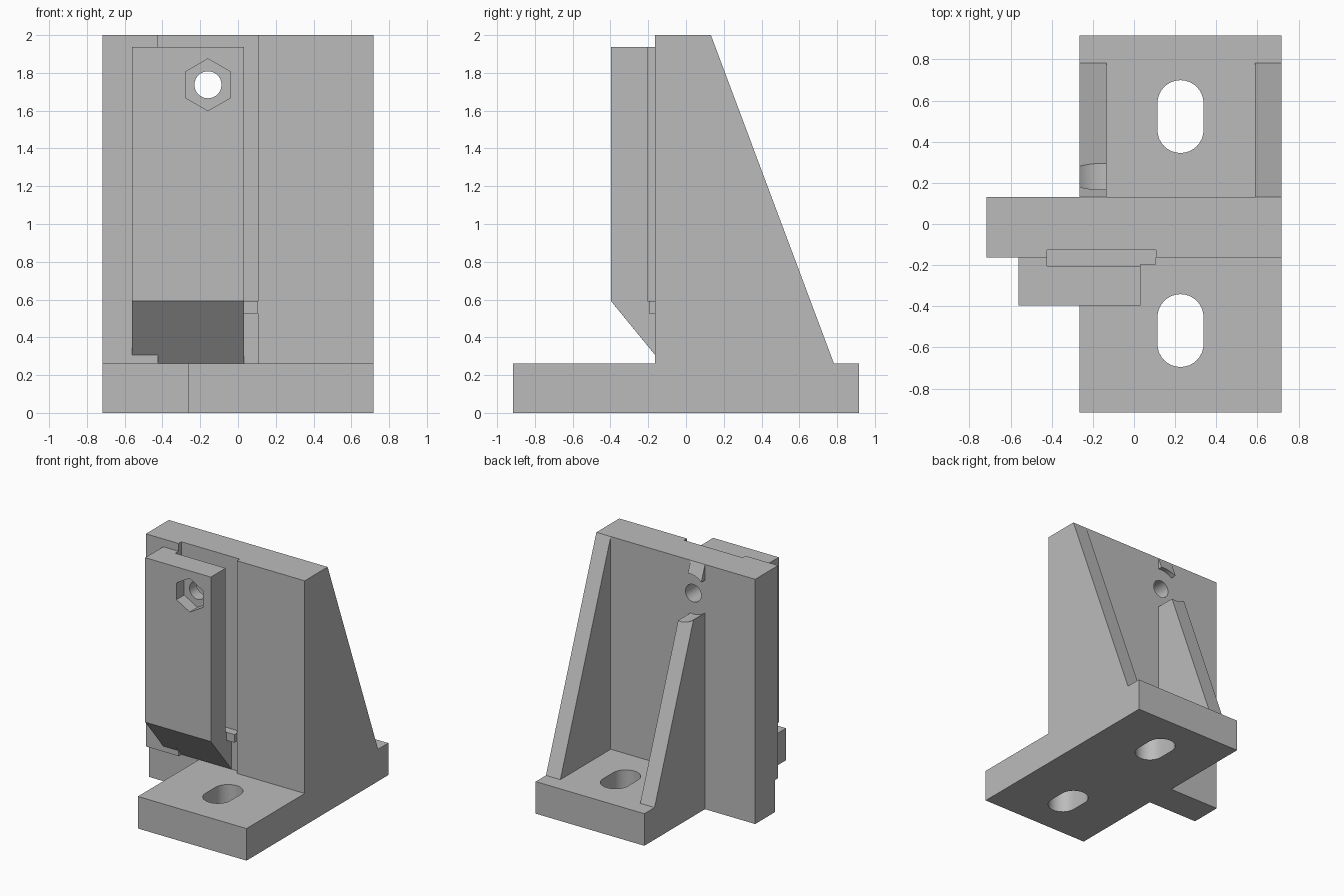
import bpy, bmesh, math
from mathutils import Matrix

if "Cube" in bpy.data.objects:
    bpy.data.objects.remove(bpy.data.objects["Cube"])

grey = bpy.data.materials.new("machined_grey")
grey.diffuse_color = (0.5, 0.5, 0.5, 1)
grey.use_nodes = True
grey.node_tree.nodes["Principled BSDF"].inputs["Base Color"].default_value = grey.diffuse_color

AXES = {  # sketch plane (u, v) plus extrusion w -> world
    'x': lambda u, v, w: (w, u, v),
    'y': lambda u, v, w: (u, w, v),
    'z': lambda u, v, w: (u, v, w),
}


def prism(name, pts, axis, lo, hi):
    """Extrude a 2D outline along an axis from lo to hi."""
    bm = bmesh.new()
    a = [bm.verts.new(AXES[axis](u, v, lo)) for u, v in pts]
    b = [bm.verts.new(AXES[axis](u, v, hi)) for u, v in pts]
    n = len(pts)
    bm.faces.new(a)
    bm.faces.new(b)
    for i in range(n):
        bm.faces.new((a[i], a[(i + 1) % n], b[(i + 1) % n], b[i]))
    bmesh.ops.recalc_face_normals(bm, faces=bm.faces)
    me = bpy.data.meshes.new(name)
    bm.to_mesh(me)
    bm.free()
    me.materials.append(grey)
    ob = bpy.data.objects.new(name, me)
    bpy.context.collection.objects.link(ob)
    return ob


def box(name, x0, x1, y0, y1, z0, z1):
    return prism(name, [(x0, y0), (x1, y0), (x1, y1), (x0, y1)], 'z', z0, z1)


def ring(cu, cv, r, n, start=0.0):
    return [(cu + r * math.cos(start + 2 * math.pi * i / n),
             cv + r * math.sin(start + 2 * math.pi * i / n)) for i in range(n)]


def combine(target, tool, op='DIFFERENCE'):
    """Apply a boolean and discard the tool."""
    mod = target.modifiers.new("bool", 'BOOLEAN')
    mod.operation, mod.object, mod.solver = op, tool, 'EXACT'
    bpy.context.view_layer.objects.active = target
    bpy.ops.object.modifier_apply(modifier=mod.name)
    bpy.data.objects.remove(tool, do_unlink=True)


def slot(cx, cy, r, half):
    """Vertical obround outline."""
    pts = []
    for i in range(17):
        t = math.pi * i / 16
        pts.append((cx + r * math.cos(t), cy + half - r + r * math.sin(t)))
    for i in range(17):
        t = math.pi + math.pi * i / 16
        pts.append((cx + r * math.cos(t), cy - half + r + r * math.sin(t)))
    return pts


X, Y, BASE = 0.718, 0.915, 0.262       # half width, half depth, base height
FRONT, BACK, FLOOR = -0.164, 0.132, -0.127   # plate front, back, groove floor
XL = -0.264                            # left side of base
GL, GR = -0.423, 0.106                 # groove sides
CL, CR = -0.561, 0.032                 # clamp sides
HX, HZ = -0.159, 1.737                 # bolt hole

# Upright plate with guide groove and relieved lower left corner
frame = box("angle_bracket", -X, X, FRONT, BACK, 0, 2)
combine(frame, box("groove_cutter", GL, GR, -1, FLOOR, BASE, 3))
combine(frame, box("relief_cutter", -1, 0.3, -1, FLOOR, -1, BASE))

# Triangular ribs; the left one is cleared around the bolt hole
rib = [(0.0, 0.1), (0.783, 0.1), (0.783, BASE), (BACK, 2.0), (0.0, 2.0)]
left_rib = prism("left_rib", rib, 'x', XL, XL + 0.13)
combine(left_rib, prism("clearance", ring(HX, HZ, 0.17, 64), 'y', BACK, 1))
combine(frame, left_rib, 'UNION')
combine(frame, prism("right_rib", rib, 'x', X - 0.13, X), 'UNION')

# Base with two mounting slots
base = box("base", XL, X, -Y, Y, 0, BASE)
for cy in (-0.518, 0.522):
    combine(base, prism("slot_cutter", slot(0.226, cy, 0.112, 0.177), 'z', -1, 1))
combine(frame, base, 'UNION')

# Clamp jaw: sloped underside, back groove, tongue seated in the plate groove
TOP, KNEE, CF, CG = 1.936, 0.592, -0.397, -0.205
jaw = prism("clamp_jaw", [(CF, KNEE), (FRONT, 0.307), (FRONT, TOP), (CF, TOP)],
            'x', CL, GL)
tongue = prism("clamp_tongue", [(CF, KNEE), (FLOOR, BASE), (FLOOR, KNEE),
                                (CG, KNEE), (CG, TOP), (CF, TOP)], 'x', GL, CR)
combine(jaw, tongue, 'UNION')

# Stop ledge beside the jaw
ledge = box("stop_ledge", CR, GR, -0.197, FLOOR, 0.526, KNEE)

# Bolt hole through both parts, hexagonal nut pocket in the jaw
for ob in (frame, jaw):
    combine(ob, prism("bolt_cutter", ring(HX, HZ, 0.0715, 48), 'y', -1, 1))
combine(jaw, prism("nut_cutter", ring(HX, HZ, 0.1375, 6, math.pi / 2), 'y', -1, CF + 0.1))

for ob in (frame, jaw, ledge):
    bpy.ops.object.select_all(action='DESELECT')
    ob.select_set(True)
    bpy.context.view_layer.objects.active = ob
    bpy.ops.object.shade_smooth_by_angle(angle=math.radians(30))
